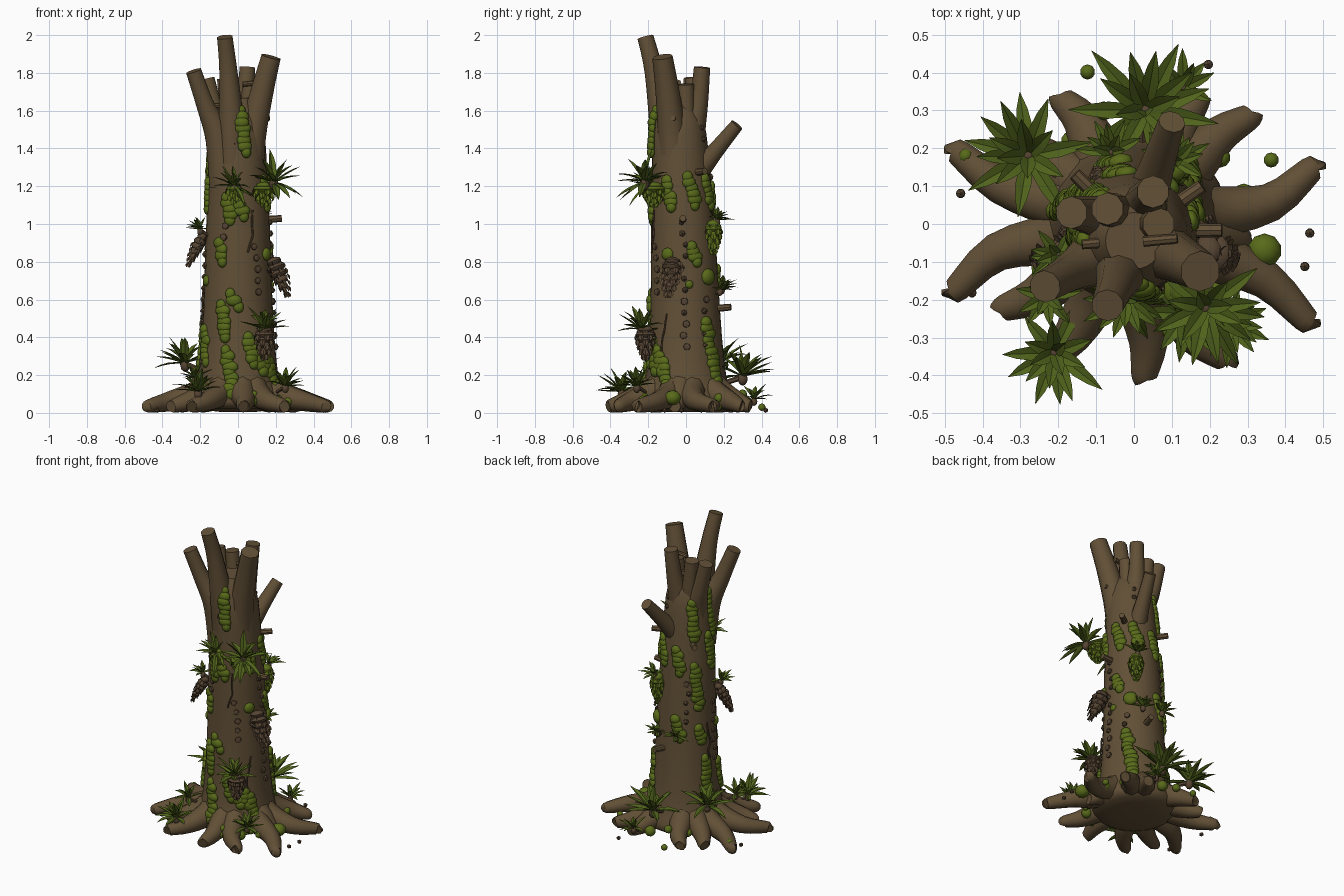
import bpy, bmesh, math, random
from mathutils import Vector, Matrix

if "Cube" in bpy.data.objects:
    bpy.data.objects.remove(bpy.data.objects["Cube"])
random.seed(7)
UP = Vector((0, 0, 1))

def material(name, rgb):
    m = bpy.data.materials.new(name)
    m.diffuse_color = (*rgb, 1)
    m.use_nodes = True
    m.node_tree.nodes["Principled BSDF"].inputs["Base Color"].default_value = m.diffuse_color
    return m
BARK = material("bark_brown", (0.120, 0.079, 0.037))
DARK = material("dark_brown", (0.092, 0.058, 0.032))
MOSS = material("moss_green", (0.098, 0.145, 0.010))
LEAF = material("leaf_green", (0.080, 0.125, 0.011))

def finish(name, bm, mat, angle=40):
    me = bpy.data.meshes.new(name)
    bm.to_mesh(me)
    bm.free()
    me.materials.append(mat)
    ob = bpy.data.objects.new(name, me)
    bpy.context.collection.objects.link(ob)
    bpy.context.view_layer.objects.active = ob
    ob.select_set(True)
    bpy.ops.object.shade_smooth_by_angle(angle=math.radians(angle))
    ob.select_set(False)

def polar(deg, r=1.0, z=0.0):
    a = math.radians(deg)
    return Vector((r * math.cos(a), r * math.sin(a), z))

def catmull(pts, n):
    p = [pts[0]] + pts + [pts[-1]]
    out = []
    for i in range(1, len(p) - 2):
        for k in range(n):
            t = k / n
            out.append(0.5 * (2 * p[i] + (p[i+1] - p[i-1]) * t
                       + (2*p[i-1] - 5*p[i] + 4*p[i+1] - p[i+2]) * t*t
                       + (3*p[i] - p[i-1] - 3*p[i+1] + p[i+2]) * t**3))
    return out + [pts[-1]]

def tube(bm, centres, radii, sides=10, n=4):
    """Smooth capped tube through the centres."""
    pts = catmull([Vector((*c, r)) for c, r in zip(centres, radii)], n)
    c = [p.to_3d() for p in pts]
    axis = (c[-1] - c[0]).normalized()
    ref = UP if abs(axis.z) < .6 else Vector((0, 1, 0))
    rings = []
    for i, p in enumerate(c):
        d = (c[min(i+1, len(c)-1)] - c[max(i-1, 0)]).normalized()
        u = (ref - d * ref.dot(d)).normalized()
        v = d.cross(u)
        rings.append([bm.verts.new(p + (u * math.cos(k*math.tau/sides) + v * math.sin(k*math.tau/sides)) * pts[i][3])
                      for k in range(sides)])
    for a, b in zip(rings, rings[1:]):
        for k in range(sides):
            bm.faces.new((a[k], a[(k+1) % sides], b[(k+1) % sides], b[k]))
    bm.faces.new(rings[0][::-1])
    bm.faces.new(rings[-1])

def blob(bm, p, normal, size, sub=2):
    """Ellipsoid: size = across, along, thickness (along normal)."""
    q = normal.to_track_quat('Z', 'Y').to_matrix().to_4x4()
    m = Matrix.Translation(p) @ q @ Matrix.Diagonal((*size, 1))
    bmesh.ops.create_icosphere(bm, subdivisions=sub, radius=1, matrix=m)

# trunk profile: height, radius; the axis leans slightly to the front
PROFILE = [(.006, .1), (.022, .21), (.06, .25), (.12, .235), (.2, .213), (.4, .193), (.7, .178),
           (1.0, .168), (1.2, .158), (1.4, .148), (1.55, .13), (1.67, .075)]

def axis_at(z):
    return Vector((0, -.016 * z * z, z))

def surface(deg, z):
    for (z0, r0), (z1, r1) in zip(PROFILE, PROFILE[1:]):
        if z <= z1:
            break
    t = min(1, max(0, (z - z0) / (z1 - z0)))
    n = polar(deg)
    return axis_at(z) + n * (r0 + (r1 - r0) * t), n

bm = bmesh.new()
tube(bm, [axis_at(z) for z, r in PROFILE], [r for z, r in PROFILE], 28, 2)
finish("trunk", bm, BARK)

# broken top branches fanning out to their tips
TIPS = [(-.07, -.215, 1.99), (.175, -.125, 1.885), (-.235, -.165, 1.81), (.05, .085, 1.83),
        (-.165, .03, 1.77), (-.07, .04, 1.77), (.065, 0, 1.74)]
for i, tip in enumerate(TIPS):
    x, y, z = tip
    r = .054 if i == 1 else .043
    bm = bmesh.new()
    tube(bm, [(x*.3, y*.3 - .02, 1.2), (x*.42, y*.45 - .015, 1.45), (x*.72, y*.78, z - .19), tip],
         [.085, .077, r*1.18, r])
    finish(f"top_branch_{i}", bm, BARK)

# side branch and small twig stubs
bm = bmesh.new()
tube(bm, [(.03, .06, 1.27), (.06, .15, 1.38), (.1, .27, 1.525)], [.06, .046, .036])
for deg, z in [(0, 1.02), (135, 1.24), (35, 1.27), (75, .55), (-10, 1.55), (185, 1.62), (-45, 1.18), (5, 1.74)]:
    p, n = surface(deg, z)
    r = .018 if z < 1.5 else .013
    tube(bm, [p - n*.05, p + n*(r*5 - .025) + UP*.01], [r*1.1, r], 8, 1)
finish("side_branches", bm, BARK)

# roots: direction and reach, bending alternately left and right
ROOTS = [(17, .5), (43, .425), (-29, .53), (-56, .44), (-86, .41), (-123, .45), (-160, .51),
         (-147, .42), (158, .51), (120, .39), (63, .38), (141, .4), (-11, .31)]
for i, (deg, reach) in enumerate(ROOTS):
    d, s = polar(deg), polar(deg + 90) * (reach - .33) * (-.3 if i % 3 == 0 else .2)
    bm = bmesh.new()
    tube(bm, [d*.11 + UP*.19, d*.205 + s*.6 + UP*.105, d*(.11 + reach*.5) + s + UP*.062,
              d*(reach - .014) + UP*.038, d*reach + UP*.034], [.075, .072, .053, .037, .031], 10, 3)
    finish(f"root_{i}", bm, BARK)

# moss cushions climbing the trunk: direction, bottom, top
MOSS_RUNS = [(-78, 1.38, 1.6), (-171, 1.28, 1.55), (-108, 1.02, 1.14), (-85, 1.04, 1.13), (-121, .8, .9),
             (-96, .56, .63), (-114, .4, .57), (-152, .27, .44), (-103, .1, .33), (-58, .22, .38), (-70, .26, .4),
             (-28, 1.09, 1.23), (19, 1.1, 1.25), (60, 1.1, 1.24), (18, .8, .88), (43, .17, .48), (135, 1.28, 1.5),
             (105, 1.06, 1.2), (146, .84, 1.1), (180, 1.08, 1.28), (108, .64, .76), (165, .2, .5), (-35, .15, .3),
             (152, .62, .7), (-45, .22, .33)]
bm = bmesh.new()
for deg, z0, z1 in MOSS_RUNS:
    k = max(2, round((z1 - z0) / .03))
    for j in range(k + 1):
        t = j / k
        p, n = surface(deg + 5 - 10*t + random.uniform(-3, 3), z0 + (z1 - z0)*t)
        s = random.uniform(.034, .045) * (.75 if j in (0, k) else 1)
        blob(bm, p + n*(.012 if z0 > 1.35 else 0), n, (s, .032, random.uniform(.018, .024)))
finish("moss_cushions", bm, MOSS)

# round mossy knobs on the trunk and scattered among the roots
bm = bmesh.new()
for deg, z, r in [(45, .72, .045), (-30, .84, .035), (8, .68, .022), (200, .7, .03)]:
    p, n = surface(deg, z)
    blob(bm, p, n, (r, r, r*.6))
blob(bm, Vector((.345, -.07, .08)), UP, (.045, .045, .04))
for i in range(18):
    r = random.uniform(.018, .034)
    deg = -75 + i*22.5 if i < 10 else -80 + (i - 10)*7
    blob(bm, polar(deg, random.uniform(.26, .32), random.uniform(.06, .1)), UP, (r, r, r))
for deg, d in [(25, .4), (107, .42), (158, .48)]:
    blob(bm, polar(deg, d, .03 if d < .45 else .065), UP, (.02, .02, .02))
finish("moss_knobs", bm, MOSS)

# rows of bark beads and loose pebbles
bm = bmesh.new()
for deg, z0, z1 in [(0, .35, 1.0), (-57, .64, .86), (188, .48, .85), (125, .75, .98), (35, .3, .6), (60, 1.45, 1.6),
                    (-115, 1.5, 1.66), (-116, .93, .97)]:
    k = round((z1 - z0) / .06) + 1
    for j in range(k):
        p, n = surface(deg + random.uniform(-4, 4), z0 + j*.06)
        r = random.uniform(.014, .023)
        blob(bm, p, n, (r, r, .018), 1)
for deg in (-3, -14, 170, 65, 203):
    blob(bm, polar(deg, .465, .014), UP, (.014, .014, .014), 1)
finish("fungus_and_pebbles", bm, DARK)

# thin hanging vines
bm = bmesh.new()
for deg, z in [(-122, 1.37), (-68, .85), (-35, .3), (-100, 1.42), (170, .5)]:
    path = []
    for j in range(6):
        p, n = surface(deg + random.uniform(-5, 5), z + j*.045)
        path.append(p + n*.006)
    tube(bm, path, [.005]*6, 5, 2)
finish("vines", bm, DARK)

def blade(bm, base, d, L, w, droop):
    """Pointed folded leaf bending down under its own weight."""
    side = d.cross(UP)
    side = side.normalized() if side.length > .05 else Vector((1, 0, 0))
    nor = side.cross(d).normalized()
    rows = []
    for i, s in enumerate((.45, .85, 1, .7, .03)):
        t = i / 4
        p = base + d*L*t - UP*droop*L*t*t
        rows.append([bm.verts.new(p + side*w*s*e + nor*w*.45*abs(e)*s) for e in (-1, 0, 1)])
    for a, b in zip(rows, rows[1:]):
        for k in range(2):
            bm.faces.new((a[k], a[k+1], b[k+1], b[k]))

# leafy rosettes: x, y, z, leaf length
ROSETTES = [(.19, -.22, 1.22, .19), (-.02, -.2, 1.2, .13), (.14, -.235, .44, .165), (-.28, .18, .26, .2),
            (.03, .3, .19, .22), (-.21, -.34, .11, .16), (.25, -.26, .14, .13), (-.2, -.08, .97, .09),
            (.11, .165, 1.02, .1), (.08, .18, .65, .09), (-.06, .19, .66, .1), (.13, .36, .07, .11),
            (-.23, -.19, .18, .11)]
for i, (x, y, z, L) in enumerate(ROSETTES):
    c, out = Vector((x, y, z)), Vector((x, y, 0)).normalized()
    k, w, lean = (17 if L > .12 else 11), .007 + L*.07, (.6 if z > .5 and L < .12 else .25)
    bm = bmesh.new()
    for j in range(k):
        e = .1 + 1.2 * j / k
        d = polar(j*137.5 + i*57, math.cos(e), math.sin(e)) + out*lean
        if z > 1.1 and j % 5 == 0:
            d.z = -.35
        blade(bm, c, d.normalized(), L*random.uniform(.8, 1.05), w, random.uniform(0, .3))
    finish(f"rosette_{i}", bm, LEAF, 20)
    bm = bmesh.new()
    blob(bm, c - UP*.01, UP, (w*1.2, w*1.2, w*1.6))
    tube(bm, [c - out*min(.09, L*.5) - UP*.03, c], [w*.6, w*.7], 6, 1)
    finish(f"rosette_core_{i}", bm, DARK)

# scaly hanging pods: top point, drop, half width, material
for i, (a, drop, w, mat) in enumerate([((.19, -.07, .8), .16, .056, DARK), ((-.19, -.07, .93), .13, .036, DARK),
        ((.14, -.215, .44), .13, .055, DARK), ((.105, .145, 1), .13, .046, MOSS),
        ((.14, -.17, 1.2), .08, .065, MOSS), ((-.02, -.18, 1.2), .08, .045, MOSS)]):
    a = Vector(a)
    b = a - UP*drop + Vector((a.x, a.y, 0)) * (.32 if i < 2 else 0)
    d = (b - a).normalized()
    bm = bmesh.new()
    for j in range(6):
        t = j / 5
        s = w * (1 - .8*t*t) * (.75 if j == 0 else 1)
        blob(bm, a.lerp(b, t), d, (s, s, .024))
        for m in range(7):
            o = polar(m*51.4 + j*26)
            blade(bm, a.lerp(b, t) + o*s*.88, (d + o*.15).normalized(), .034, .016, 0)
    finish(f"pod_{i}", bm, mat, 30)
